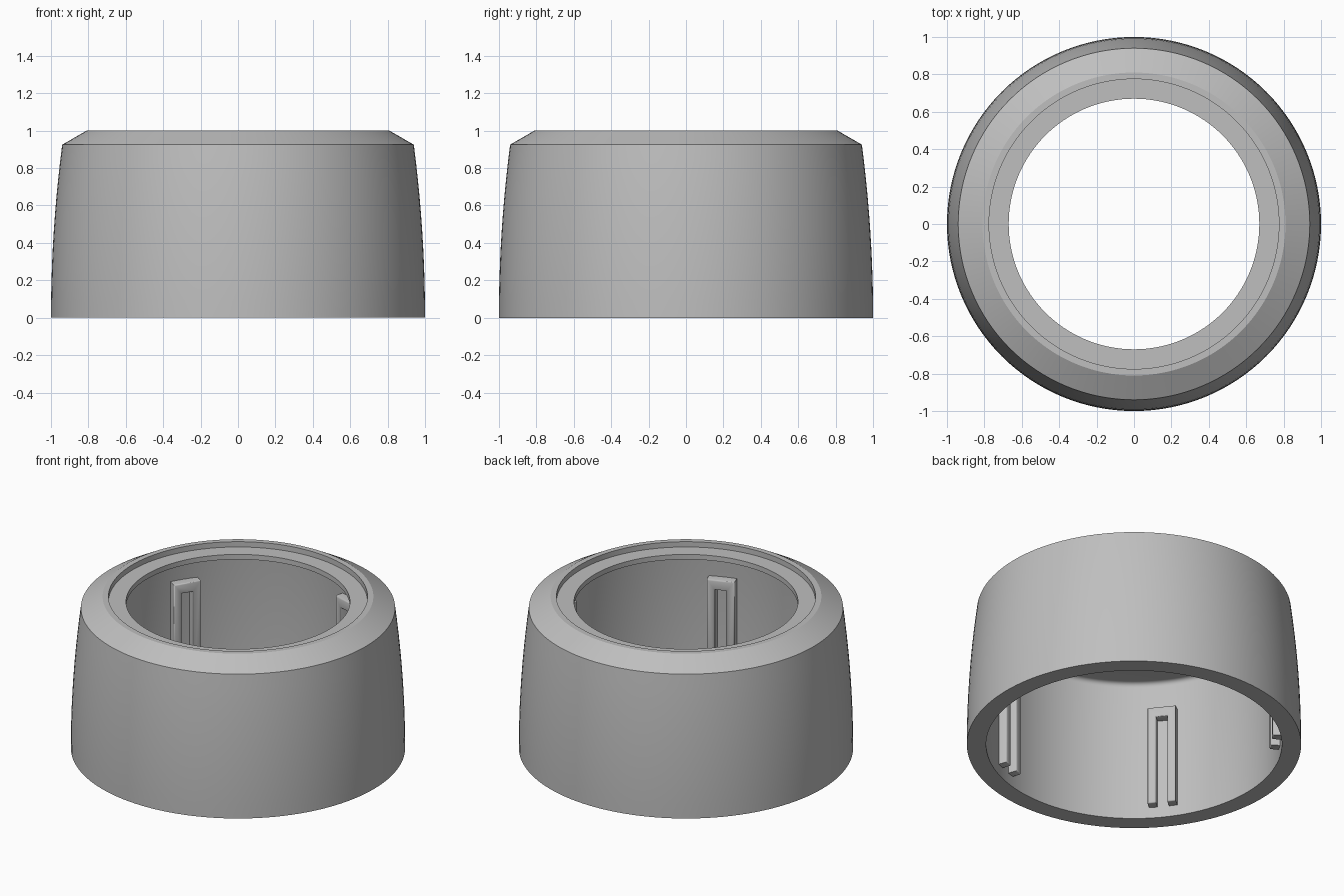
import bpy, bmesh, math
from mathutils import Matrix, Vector

cube = bpy.data.objects.get("Cube")
if cube:
    bpy.data.objects.remove(cube, do_unlink=True)

grey = bpy.data.materials.new("plain_grey")
grey.use_nodes = True
COLOUR = (0.52, 0.52, 0.52, 1)
grey.diffuse_color = COLOUR
grey.node_tree.nodes["Principled BSDF"].inputs["Base Color"].default_value = COLOUR


def make_object(name, bm, angle):
    bmesh.ops.recalc_face_normals(bm, faces=bm.faces)
    mesh = bpy.data.meshes.new(name)
    bm.to_mesh(mesh)
    bm.free()
    mesh.materials.append(grey)
    obj = bpy.data.objects.new(name, mesh)
    bpy.context.collection.objects.link(obj)
    bpy.ops.object.select_all(action='DESELECT')
    obj.select_set(True)
    bpy.context.view_layer.objects.active = obj
    bpy.ops.object.shade_smooth_by_angle(angle=math.radians(angle))
    return obj


# Ring body: bowed outer wall, chamfer, recessed ledge, lip and hollow inside
STEPS = 10
SHOULDER = 0.925
WALL = 0.885
profile = [(1 - 0.06 * (i / STEPS) ** 2, SHOULDER * i / STEPS) for i in range(STEPS + 1)]
profile += [(0.81, 1), (0.775, 1), (0.775, 0.965), (0.67, 0.965), (0.67, 0.932)]
# small fillet between ceiling and inner wall
FILLET = 0.03
for i in range(5):
    a = math.radians(90 - 22.5 * i)
    profile.append((WALL - FILLET + FILLET * math.cos(a), 0.902 + FILLET * math.sin(a)))
profile.append((WALL, 0))

bm = bmesh.new()
verts = [bm.verts.new((r, 0, z)) for r, z in profile]
edges = [bm.edges.new((verts[i], verts[(i + 1) % len(verts)])) for i in range(len(verts))]
bmesh.ops.spin(bm, geom=verts + edges, cent=(0, 0, 0), axis=(0, 0, 1),
               angle=math.tau, steps=128, use_duplicate=False)
bmesh.ops.remove_doubles(bm, verts=bm.verts, dist=0.0001)
make_object("ring_body", bm, 25)

# Five upside-down U ribs on the inner wall, open at the bottom
HALF, SLOT = 0.086, 0.035
BOTTOM, SLOT_TOP, TOP = 0.072, 0.665, 0.73
FACE, BACK = 0.825, 0.9
outline = [(-HALF, BOTTOM), (-SLOT, BOTTOM), (-SLOT, SLOT_TOP), (SLOT, SLOT_TOP),
           (SLOT, BOTTOM), (HALF, BOTTOM), (HALF, TOP), (-HALF, TOP)]
for n in range(5):
    bm = bmesh.new()
    front = bm.faces.new([bm.verts.new((FACE, y, z)) for y, z in outline])
    ext = bmesh.ops.extrude_face_region(bm, geom=[front], use_keep_orig=True)
    new_verts = [g for g in ext["geom"] if isinstance(g, bmesh.types.BMVert)]
    bmesh.ops.translate(bm, vec=Vector((BACK - FACE, 0, 0)), verts=new_verts)
    # rounded front edges
    rim = [e for e in bm.edges if all(abs(v.co.x - FACE) < 0.001 for v in e.verts)]
    bmesh.ops.bevel(bm, geom=rim, offset=0.008, segments=2, profile=0.5, affect='EDGES')
    turn = Matrix.Rotation(math.radians(2.5 + 72 * n), 4, 'Z')
    bmesh.ops.transform(bm, matrix=turn, verts=bm.verts)
    make_object(f"inner_rib_{n + 1}", bm, 50)
